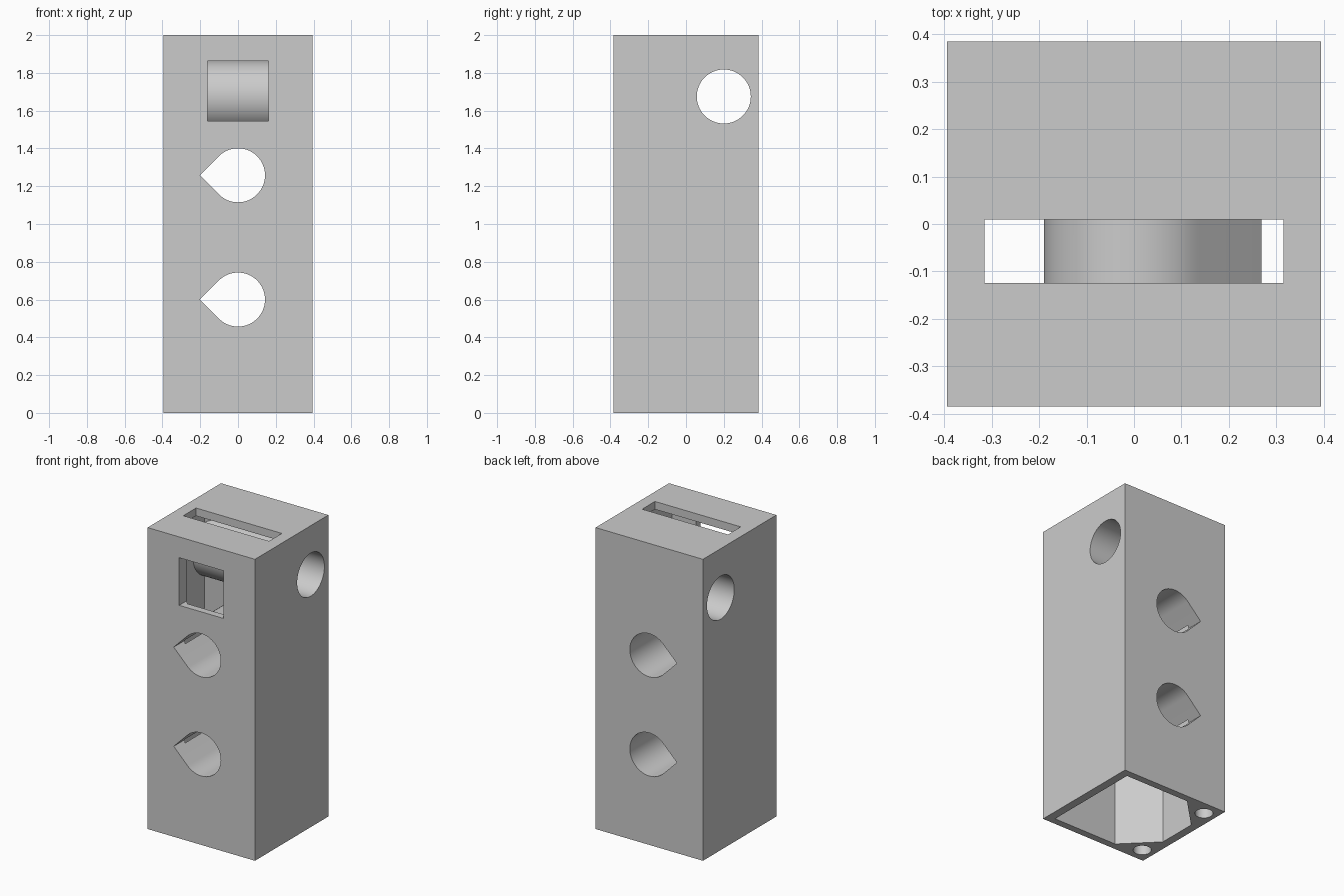
import bpy, bmesh
from math import sin, cos, radians, sqrt

cube = bpy.data.objects.get("Cube")
if cube:
    bpy.data.objects.remove(cube, do_unlink=True)

W, D, H = 0.394, 0.385, 2.0      # half width, half depth, height
WALL = 0.052
HOLE, BOSS = 0.143, 0.19         # bore radius and sleeve radius

grey = bpy.data.materials.new("light grey")
grey.use_nodes = True
colour = (0.6, 0.6, 0.6, 1)
grey.diffuse_color = colour
grey.node_tree.nodes["Principled BSDF"].inputs["Base Color"].default_value = colour


def prism(name, points, lo, hi, axis="z"):
    """Extrude a 2D outline between lo and hi along an axis."""
    place = {"x": lambda u, v, w: (w, u, v),
             "y": lambda u, v, w: (u, w, v),
             "z": lambda u, v, w: (u, v, w)}[axis]
    bm = bmesh.new()
    a, b = ([bm.verts.new(place(u, v, w)) for u, v in points] for w in (lo, hi))
    bm.faces.new(a)
    bm.faces.new(b)
    n = len(points)
    for i in range(n):
        j = (i + 1) % n
        bm.faces.new((a[i], a[j], b[j], b[i]))
    bmesh.ops.recalc_face_normals(bm, faces=bm.faces)
    mesh = bpy.data.meshes.new(name)
    bm.to_mesh(mesh)
    bm.free()
    mesh.materials.append(grey)
    ob = bpy.data.objects.new(name, mesh)
    bpy.context.collection.objects.link(ob)
    return ob


def rect(u0, u1, v0, v1):
    return [(u0, v0), (u1, v0), (u1, v1), (u0, v1)]


def circle(u, v, r, n=64):
    return [(u + r * cos(radians(360 * i / n)), v + r * sin(radians(360 * i / n)))
            for i in range(n)]


def teardrop(v, r, side, n=48):
    """Round outline with a right-angled point towards side (+1 or -1)."""
    angles = [radians(45 + 270 * i / n) for i in range(n + 1)]
    return [(side * sqrt(2) * r, v)] + [(side * r * cos(t), v + r * sin(t)) for t in angles]


def cut(target, cutter):
    """Subtract a cutter and remove it."""
    mod = target.modifiers.new("cut", "BOOLEAN")
    mod.operation, mod.solver, mod.object = "DIFFERENCE", "EXACT", cutter
    bpy.context.view_layer.objects.active = target
    bpy.ops.object.modifier_apply(modifier=mod.name)
    bpy.data.objects.remove(cutter, do_unlink=True)


bores = (0.60, 1.258)            # heights of the front-to-back bores
tube_y, tube_z = 0.2, 1.675      # centre of the side-to-side bore

# Inner space, with two corners left solid as screw posts
ix, iy, post = W - WALL - 0.003, D - WALL + 0.005, 0.205
cavity = prism("cavity", [(ix, -iy), (ix, iy), (-ix + post, iy), (-ix, iy - post),
                          (-ix, post - iy), (-ix + post, -iy)], -0.1, H - WALL)

# Sleeves around the bores stay solid inside the space
for z in bores:
    cut(cavity, prism("sleeve", teardrop(z, BOSS, 1), -0.5, 0.5, "y"))
cut(cavity, prism("cross_sleeve", circle(tube_y, tube_z, BOSS), -0.5, 0.5, "x"))

# Outer housing, hollowed from below
housing = prism("housing", rect(-W, W, -D, D), 0, H)
cut(housing, cavity)

# Bores
for z in bores:
    cut(housing, prism("bore", teardrop(z, HOLE, -1), -0.6, 0.6, "y"))
cut(housing, prism("cross_bore", circle(tube_y, tube_z, HOLE), -0.6, 0.6, "x"))

# Top slot and front window
cut(housing, prism("slot", rect(-0.315, 0.315, -0.124, 0.01), H - 0.1, H + 0.1))
cut(housing, prism("window", rect(-0.162, 0.162, 1.546, 1.862), -0.5, -0.3, "y"))

# Screw holes in the bottom of the posts
for s in (-1, 1):
    cut(housing, prism("screw_hole", circle(-0.308, s * 0.29, 0.055, 32), -0.1, 0.5))

bpy.ops.object.select_all(action="DESELECT")
housing.select_set(True)
bpy.context.view_layer.objects.active = housing
bpy.ops.object.shade_smooth_by_angle(angle=radians(30))
